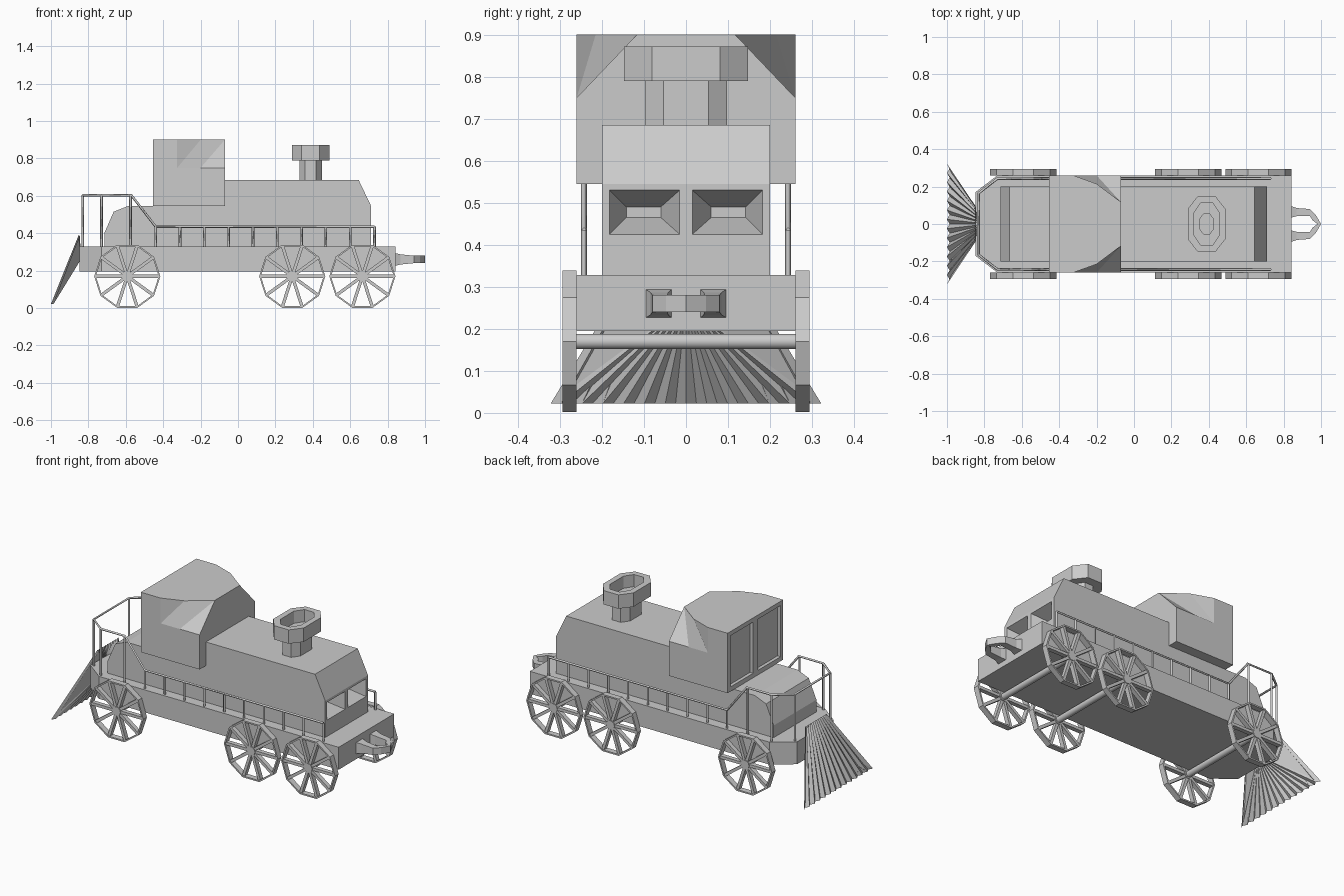
import bpy, bmesh
from math import sin, cos, pi
from mathutils import Vector

if "Cube" in bpy.data.objects:
    bpy.data.objects.remove(bpy.data.objects["Cube"])


def mesh_object(name, verts, faces):
    bm = bmesh.new()
    vs = [bm.verts.new(v) for v in verts]
    for f in faces:
        bm.faces.new([vs[i] for i in f])
    bmesh.ops.recalc_face_normals(bm, faces=bm.faces)
    me = bpy.data.meshes.new(name)
    bm.to_mesh(me)
    bm.free()
    ob = bpy.data.objects.new(name, me)
    bpy.context.collection.objects.link(ob)
    return ob


def loft(name, rings, closed=False):
    """Skin rings of equal length; capped, or joined end to start when closed."""
    n, m = len(rings[0]), len(rings)
    verts = [p for r in rings for p in r]
    faces = []
    for j in range(m if closed else m - 1):
        a, b = j * n, (j + 1) % m * n
        faces += [(a + i, a + (i + 1) % n, b + (i + 1) % n, b + i) for i in range(n)]
    if not closed:
        faces += [tuple(range(n)), tuple(range((m - 1) * n, m * n))]
    return mesh_object(name, verts, faces)


def rect_x(x, y0, y1, z0, z1):
    return [(x, y0, z0), (x, y1, z0), (x, y1, z1), (x, y0, z1)]


def cut(target, cutter):
    mod = target.modifiers.new("cut", 'BOOLEAN')
    mod.operation = 'DIFFERENCE'
    mod.solver = 'EXACT'
    mod.object = cutter
    cutter.hide_render = True
    cutter.hide_set(True)


# Chassis with tapered nose end
plan = [(-.848, -.17), (-.73, -.26), (.842, -.26), (.842, .26), (-.73, .26), (-.848, .17)]
loft("chassis", [[(x, y, z) for x, y in plan] for z in (.195, .328)])

# Boiler, body under the cab and sloped nose in one side profile
side = [(-.715, .32), (-.715, .4), (-.665, .515), (-.59, .545), (-.07, .545),
        (-.07, .685), (.645, .685), (.712, .545), (.712, .32)]
body = loft("boiler_body", [[(x, y, z) for x, z in side] for y in (-.2, .2)])

# Cab with creased, cut-back roof corners
half = [(-.455, .26, .545), (-.07, .26, .545), (-.07, .26, .75), (-.2, .26, .75),
        (-.325, .26, .75), (-.325, .26, .9), (-.455, .26, .9), (-.2, .215, .9), (-.07, .117, .9)]
verts = half + [(x, -y, z) for x, y, z in half]
faces = []
for o in (0, 9):
    for f in ((0, 1, 2, 3, 4, 5, 6), (4, 5, 7), (4, 7, 8, 3), (3, 8, 2)):
        faces.append([i + o for i in f])
faces += [(0, 1, 10, 9), (0, 6, 15, 9), (1, 2, 8, 17, 11, 10),
          (6, 5, 7, 8, 17, 16, 14, 15)]
cab = mesh_object("cab", verts, faces)

# Funnel windows in the boiler end and shallow window panels in the cab
for s, tag in ((-1, "right"), (1, "left")):
    f = loft("boiler_window_cutter_" + tag, [
        rect_x(.722, s * .007, s * .19, .42, .535),
        rect_x(.712, s * .015, s * .182, .425, .53),
        rect_x(.61, s * .06, s * .142, .465, .49)])
    cut(body, f)
    cut(cab, loft("cab_window_cutter_" + tag, [
        rect_x(x, s * .022, s * .235, .572, .875) for x in (-.48, -.435)]))


# Chimney: octagonal stem, wide cap and stepped hollow
def octagon(rx, ry, z):
    pts = [(.48, 1), (1, .55), (1, -.55), (.48, -1), (-.48, -1), (-1, -.55), (-1, .55), (-.48, 1)]
    return [(.388 + rx * a, ry * b, z) for a, b in pts]


loft("chimney", [octagon(.06, .098, .67), octagon(.06, .098, .79), octagon(.1, .148, .79),
                 octagon(.1, .148, .872), octagon(.066, .113, .872), octagon(.066, .113, .8),
                 octagon(.034, .054, .8), octagon(.034, .054, .72)])

# Coupler loop: a tapered rectangular section swept round the hook
path = [(.835, .098, .033, .035), (.87, .085, .042, .027), (.94, .08, .044, .02),
        (.972, .048, .02, .02), (1, .008, 0, .02)]
rings = []
for s in (1, -1):
    for x, yo, yi, h in (path if s == 1 else path[::-1]):
        xi = x - .018 if x > .95 else x
        if x == 1:
            if s == -1:
                continue
            yo = 0
        rings.append([(x, s * yo, .26 - h), (x, s * yo, .26 + h),
                      (xi, s * yi, .26 + h), (xi, s * yi, .26 - h)])
loft("coupler", rings)

# Cowcatcher: ridged front plate with a wedge back meeting at one point
n = 26
top, bottom = [], []
for i in range(n + 1):
    t = 2 * i / n - 1
    d = 0 if i % 2 == 0 else .014
    top.append((-.852 + d * .5, .1 * t, .39 - d * .3))
    bottom.append((-1 + d, .322 * t, .022))
verts = top + bottom + [(-.84, 0, .26)]
m, apex = n + 1, 2 * n + 2
faces = [(i, i + 1, m + i + 1, m + i) for i in range(n)]
faces += [(i, i + 1, apex) for i in range(n)] + [(m + i, m + i + 1, apex) for i in range(n)]
faces += [(0, m, apex), (n, m + n, apex)]
mesh_object("cowcatcher", verts, faces)


# Ten-sided spoked wheels
def decagon(cx, r, y):
    return [(cx + r * cos(i * pi / 5), y, .17 + r * sin(i * pi / 5)) for i in range(10)]


for k, cx in enumerate((-.592, .29, .665)):
    for s in (-1, 1):
        tag = f"{k + 1}_{'left' if s > 0 else 'right'}"
        y0, y1 = s * .26, s * .294
        loft("wheel_rim_" + tag, [decagon(cx, .177, y0), decagon(cx, .177, y1),
                                  decagon(cx, .168, y1), decagon(cx, .168, y0)], True)
        loft("wheel_hub_" + tag, [decagon(cx, .027, y) for y in (y0, y1)])
        verts, faces = [], []
        for i in range(10):
            u = Vector((cos(i * pi / 5), 0, sin(i * pi / 5)))
            w = Vector((-u.z, 0, u.x))
            c = Vector((cx, 0, .17))
            b = len(verts)
            for r in (.02, .172):
                for a, y in ((-1, .264), (1, .264), (1, .29), (-1, .29)):
                    verts.append(c + u * r + w * (.0085 * a) + Vector((0, s * y, 0)))
            for f in ((0, 1, 2, 3), (4, 5, 6, 7), (0, 1, 5, 4), (1, 2, 6, 5), (2, 3, 7, 6), (3, 0, 4, 7)):
                faces.append([b + j for j in f])
        mesh_object("wheel_spokes_" + tag, verts, faces)
    # Axle
    bpy.ops.mesh.primitive_cylinder_add(vertices=24, radius=.018, depth=.54,
                                        location=(cx, 0, .17), rotation=(pi / 2, 0, 0))
    bpy.context.object.name = f"axle_{k + 1}"
    bpy.ops.object.shade_smooth_by_angle()

# Handrail around the nose and along both sides, with posts
run = [(.73, .243, .435), (-.44, .243, .435), (-.57, .243, .603), (-.73, .243, .603), (-.83, .165, .603)]
lines = [run + [(x, -y, z) for x, y, z in run[::-1]]]
posts = [(.73 - .13 * i, .243, .435) for i in range(10)]
posts += [(-.575, .243, .603), (-.73, .243, .603), (-.83, .165, .603)]
for x, y, z in posts:
    lines += [[(x, s * y, .325), (x, s * y, z)] for s in (-1, 1)]
cu = bpy.data.curves.new("handrail", 'CURVE')
cu.dimensions = '3D'
cu.bevel_depth = .007
cu.bevel_resolution = 0
cu.use_fill_caps = True
for pts in lines:
    sp = cu.splines.new('POLY')
    sp.points.add(len(pts) - 1)
    for p, co in zip(sp.points, pts):
        p.co = (*co, 1)
bpy.context.collection.objects.link(bpy.data.objects.new("handrail", cu))
